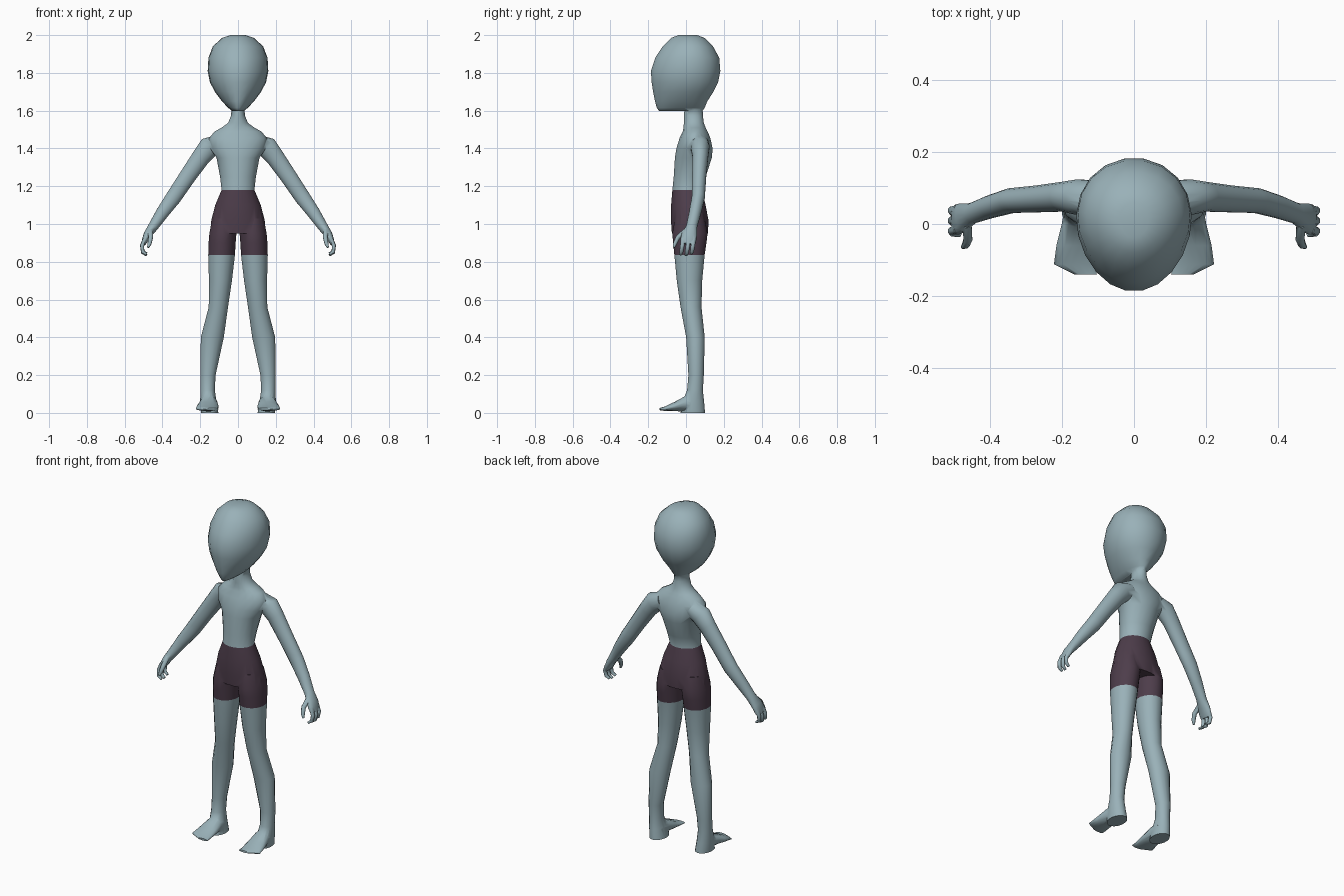
import bpy, bmesh
from math import cos, sin, pi, radians
from mathutils import Vector

if "Cube" in bpy.data.objects:
    bpy.data.objects.remove(bpy.data.objects["Cube"])

X, Y, Z = Vector((1, 0, 0)), Vector((0, 1, 0)), Vector((0, 0, 1))
parts = []


def loft(name, rows, side=1, axis=None, ref=Y, n=16, pinch=0.0):
    """Skin elliptical rings; rows are (x, y, z, half width, half depth along ref)."""
    centres = [Vector((r[0], r[1], r[2])) for r in rows]
    bm = bmesh.new()
    rings = []
    for i, r in enumerate(rows):
        t = axis or (centres[min(i + 1, len(rows) - 1)] - centres[max(i - 1, 0)]).normalized()
        u = (ref - t * ref.dot(t)).normalized()
        v = t.cross(u)
        ring = []
        for k in range(n):
            a = 2 * pi * (k + 0.5) / n
            p = centres[i] + v * r[3] * cos(a) * (1 + pinch * sin(a)) + u * r[4] * sin(a)
            ring.append(bm.verts.new((p.x * side, p.y, p.z)))
        rings.append(ring)
    for lo, hi in zip(rings, rings[1:]):
        for k in range(n):
            j = (k + 1) % n
            bm.faces.new((lo[k], lo[j], hi[j], hi[k]))
    bm.faces.new(rings[0])
    bm.faces.new(rings[-1])
    bmesh.ops.recalc_face_normals(bm, faces=bm.faces)
    me = bpy.data.meshes.new(name)
    bm.to_mesh(me)
    bm.free()
    ob = bpy.data.objects.new(name, me)
    bpy.context.scene.collection.objects.link(ob)
    parts.append(ob)
    return ob


def stack(rows):
    """Turn (z, x centre, half width, y front, y back) slices into loft rows."""
    return [(x, (a + b) / 2, z, w, (b - a) / 2) for z, x, w, a, b in rows]


# torso from neck to pelvis
torso = loft("torso", stack([
    (1.63, 0, .034, -.005, .088), (1.575, 0, .037, -.012, .09), (1.535, 0, .053, -.012, .095),
    (1.51, 0, .088, -.014, .105), (1.49, 0, .125, -.018, .115), (1.455, 0, .155, -.035, .13),
    (1.40, 0, .15, -.052, .142), (1.35, 0, .115, -.06, .138), (1.25, 0, .096, -.066, .105),
    (1.18, 0, .088, -.073, .085), (1.10, 0, .122, -.08, .105), (1.02, 0, .143, -.081, .12),
    (.95, 0, .15, -.076, .118)]), axis=Z, n=20)

# head, narrower toward the face
loft("head", stack([
    (2.0, 0, .04, -.04, .06), (1.985, 0, .085, -.08, .10), (1.94, 0, .133, -.125, .145),
    (1.88, 0, .156, -.165, .178), (1.81, 0, .16, -.188, .184), (1.75, 0, .148, -.184, .172),
    (1.70, 0, .122, -.176, .147), (1.65, 0, .085, -.166, .115), (1.615, 0, .052, -.156, .10),
    (1.597, 0, .03, -.143, .088)]), axis=Z, n=20, pinch=.1)

for s in (1, -1):
    # leg
    loft("leg", stack([
        (1.03, .075, .062, -.06, .10), (.95, .080, .073, -.074, .116), (.9, .084, .073, -.07, .11),
        (.835, .087, .072, -.063, .10), (.7, .093, .062, -.05, .087), (.56, .104, .052, -.03, .083),
        (.40, .136, .062, 0, .10), (.2, .159, .041, .012, .095), (.12, .161, .039, .005, .09),
        (.06, .157, .044, -.02, .097), (0, .15, .047, -.03, .102)]), s, axis=Z)
    # foot
    loft("foot", [(.153, .06, .05, .038, .045), (.155, 0, .049, .047, .043),
                  (.16, -.06, .034, .057, .025), (.164, -.112, .022, .06, .012),
                  (.135, -.14, .02, .032, .006)], s, axis=-Y, ref=Z)
    # arm and palm
    loft("arm", [(.10, .07, 1.43, .045, .05), (.155, .075, 1.405, .058, .05),
                 (.195, .076, 1.355, .05, .042), (.265, .07, 1.255, .045, .038),
                 (.342, .065, 1.14, .042, .035), (.40, .048, 1.06, .035, .032),
                 (.45, .03, .985, .027, .029), (.478, .018, .945, .022, .041),
                 (.492, .012, .915, .017, .043), (.50, .01, .895, .011, .038)], s)
    # curled fingers
    for y, drop in ((.042, 0), (.014, .008), (-.015, .004)):
        loft("finger", [(.492, y, .925, .011, .011), (.508, y - .005, .888 - drop, .011, .012),
                        (.504, y - .010, .856 - drop, .010, .011),
                        (.484, y - .014, .843 - drop, .007, .008)], s, n=8)
    # thumb
    loft("thumb", [(.465, -.002, .965, .014, .014), (.462, -.042, .93, .013, .013),
                   (.468, -.058, .897, .011, .011), (.476, -.064, .876, .006, .006)], s, ref=X, n=8)

# weld everything into one skin
group = bpy.data.collections.new("pieces")
for ob in parts[1:]:
    group.objects.link(ob)
mod = torso.modifiers.new("union", 'BOOLEAN')
mod.operation, mod.operand_type, mod.solver = 'UNION', 'COLLECTION', 'EXACT'
mod.collection = group
bpy.context.view_layer.update()
skin = bpy.data.meshes.new_from_object(torso.evaluated_get(bpy.context.evaluated_depsgraph_get()))
for ob in parts:
    bpy.data.objects.remove(ob)
bpy.data.collections.remove(group)


def region(name, colour, keep_shorts):
    """Cut the skin at waist and hem, keep one side of the split."""
    bm = bmesh.new()
    bm.from_mesh(skin)
    for z in (1.179, .836):
        bmesh.ops.bisect_plane(bm, geom=bm.verts[:] + bm.edges[:] + bm.faces[:],
                               plane_co=(0, 0, z), plane_no=Z)

    def is_shorts(f):
        c = f.calc_center_median()
        return .836 < c.z < 1.179 and abs(c.x) < .2
    bmesh.ops.delete(bm, geom=[f for f in bm.faces if is_shorts(f) != keep_shorts], context='FACES')
    me = bpy.data.meshes.new(name)
    bm.to_mesh(me)
    bm.free()
    mat = bpy.data.materials.new(name)
    mat.diffuse_color = (*colour, 1)
    mat.use_nodes = True
    mat.node_tree.nodes["Principled BSDF"].inputs["Base Color"].default_value = mat.diffuse_color
    me.materials.append(mat)
    ob = bpy.data.objects.new(name, me)
    bpy.context.scene.collection.objects.link(ob)
    bpy.ops.object.select_all(action='DESELECT')
    ob.select_set(True)
    bpy.context.view_layer.objects.active = ob
    bpy.ops.object.shade_smooth_by_angle(angle=radians(60))


region("body", (.32, .44, .48), False)
region("shorts", (.075, .047, .07), True)
